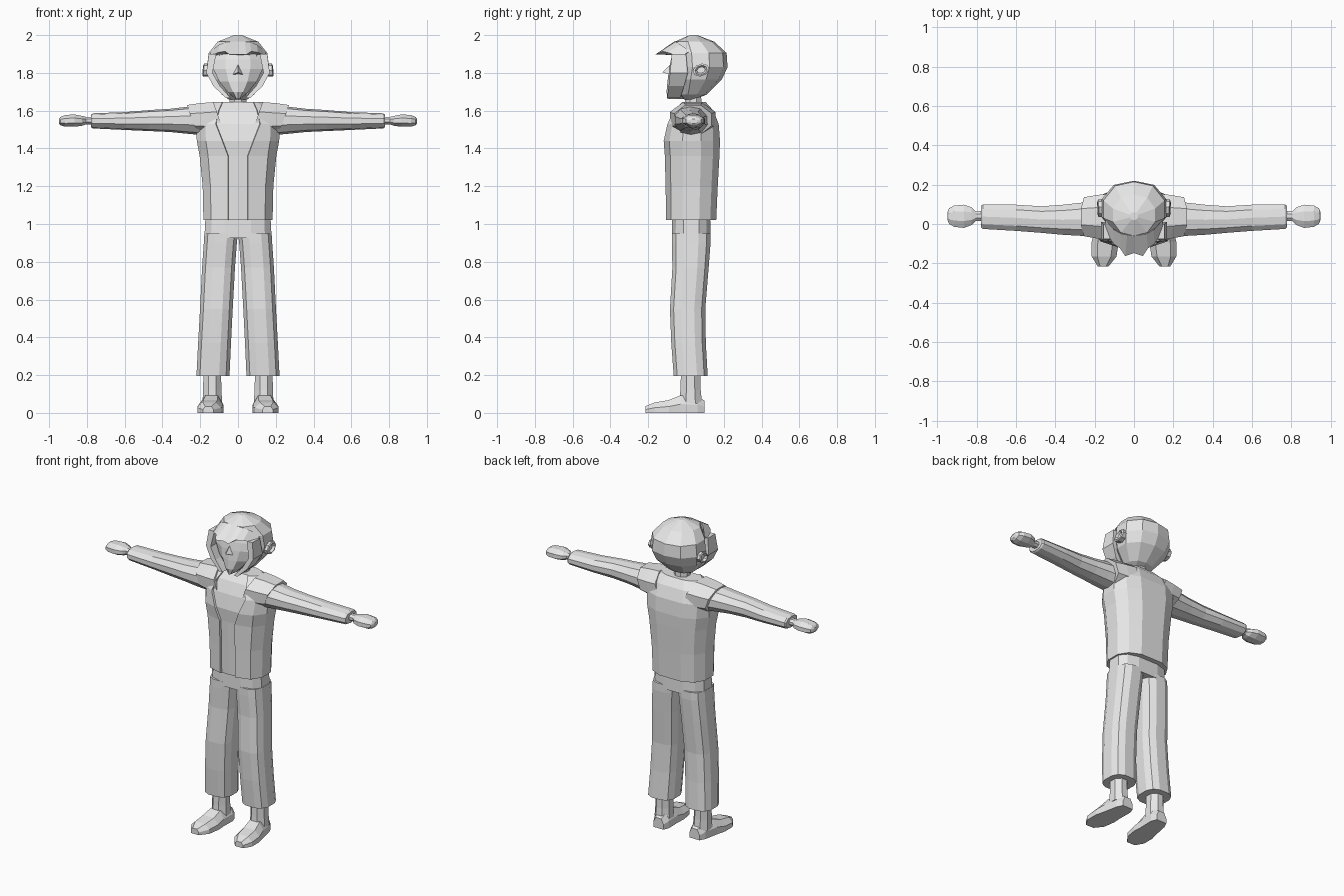
import bpy, bmesh, math
from mathutils import Vector

grey = bpy.data.materials.new("plain_grey")
grey.diffuse_color = (0.8, 0.8, 0.8, 1)


def make(name, verts, faces):
    me = bpy.data.meshes.new(name)
    me.from_pydata([tuple(v) for v in verts], [], faces)
    bm = bmesh.new()
    bm.from_mesh(me)
    bmesh.ops.remove_doubles(bm, verts=bm.verts, dist=1e-5)
    bmesh.ops.recalc_face_normals(bm, faces=bm.faces)
    bm.to_mesh(me)
    bm.free()
    me.materials.append(grey)
    ob = bpy.data.objects.new(name, me)
    bpy.context.collection.objects.link(ob)
    return ob


def loft(name, rings):
    """Skin a list of equal-length rings and cap both ends."""
    n = len(rings[0])
    verts = [v for r in rings for v in r]
    faces = [(i * n + j, i * n + (j + 1) % n, (i + 1) * n + (j + 1) % n, (i + 1) * n + j)
             for i in range(len(rings) - 1) for j in range(n)]
    faces += [tuple(range(n)), tuple(range(len(verts) - n, len(verts)))]
    return make(name, verts, faces)


def oval(n, a0, a1, b0, b1, power=1.0):
    """Points of a squarish oval inside the box a0..a1, b0..b1."""
    pts = []
    for k in range(n):
        t = 2 * math.pi * (k + 0.5) / n
        c, s = math.cos(t), math.sin(t)
        f = 1 / math.cos(math.pi / n)
        c = math.copysign(min(1, abs(c) * f) ** power, c)
        s = math.copysign(min(1, abs(s) * f) ** power, s)
        pts.append(((a0 + a1) / 2 + c * (a1 - a0) / 2, (b0 + b1) / 2 + s * (b1 - b0) / 2))
    return pts


def upright(name, rows, n=12, power=1.0, side=1):
    """rows: z, x0, x1, y0, y1"""
    return loft(name, [[(side * x, y, z) for x, y in oval(n, x0, x1, y0, y1, power)]
                       for z, x0, x1, y0, y1 in rows])


def sideways(name, rows, side, n=8, power=1.0, tilt=0.0):
    """rows: x, y0, y1, z0, z1; tilt leans the rings outward at the top"""
    return loft(name, [[(side * (x + tilt * (z - z1)), y, z) for y, z in oval(n, y0, y1, z0, z1, power)]
                       for x, y0, y1, z0, z1 in rows])


# Jacket with a recessed shirt panel down the front
# z, half width, front, back, panel half width
jacket = [(1.02, .183, -.105, .16, .05), (1.20, .187, -.108, .168, .05),
          (1.36, .203, -.112, .177, .05), (1.44, .218, -.118, .18, .08),
          (1.53, .222, -.098, .173, .115), (1.60, .20, -.065, .145, .10),
          (1.645, .13, -.02, .105, .08)]
rings = []
for z, w, f, b, p in jacket:
    d = b - f
    half = [(p, f + .012), (p + .003, f), (.78 * w, f + .1 * d), (w, f + .33 * d),
            (w, f + .66 * d), (.8 * w, b - .12 * d), (.42 * w, b)]
    ring = [(0, f + .01)] + half + [(0, b)] + [(-x, y) for x, y in reversed(half)]
    rings.append([(x, y, z) for x, y in ring])
loft("jacket", rings)

# Trouser hips
upright("hips", [(.925, -.178, .178, -.075, .13), (1.04, -.172, .172, -.073, .128)], 12, .7)

for side, tag in ((-1, "right"), (1, "left")):
    # Shoulder cap leaning over the arm
    sideways(tag + "_shoulder_cap", [(.13, -.085, .155, 1.47, 1.645),
                                     (.20, -.075, .148, 1.465, 1.64),
                                     (.27, -.062, .136, 1.475, 1.63)], side, 8, 1, .35)
    # Sleeve
    sideways(tag + "_sleeve", [(.18, -.06, .12, 1.47, 1.622), (.27, -.06, .108, 1.478, 1.62),
                               (.36, -.055, .098, 1.487, 1.61), (.47, -.045, .09, 1.492, 1.603),
                               (.60, -.035, .098, 1.498, 1.592), (.768, -.025, .1, 1.506, 1.586),
                               (.777, -.018, .093, 1.512, 1.58)], side, 10)
    # Hand and wrist
    sideways(tag + "_hand", [(.76, .015, .065, 1.527, 1.567), (.805, .015, .065, 1.527, 1.567),
                             (.825, -.005, .085, 1.52, 1.572), (.865, -.02, .098, 1.515, 1.58),
                             (.915, -.014, .094, 1.515, 1.577), (.94, .0, .08, 1.523, 1.567),
                             (.948, .02, .06, 1.532, 1.557)], side, 8)
    # Trouser leg
    upright(tag + "_trouser_leg", [(.195, .045, .22, -.065, .115), (.37, .037, .211, -.078, .105),
                                   (.55, .028, .201, -.085, .102), (.77, .016, .19, -.072, .12),
                                   (.90, .006, .181, -.075, .13), (.95, 0, .178, -.075, .13)],
            12, .75, side)
    # Ankle
    upright(tag + "_ankle", [(.05, .083, .188, -.035, .085), (.12, .088, .185, -.03, .078),
                             (.25, .09, .182, -.025, .075)], 8, 1, side)
    # Shoe, skinned from heel to toe: y, centre x, half width, height
    shoe = [(.097, .128, .036, .065), (.06, .13, .052, .09), (-.03, .14, .06, .092),
            (-.09, .146, .069, .068), (-.165, .152, .063, .055), (-.215, .157, .028, .035)]
    loft(tag + "_shoe", [[(side * (c + k * w), y, h * t) for k, t in
                          ((-1, 0), (-1, .5), (-.55, 1), (.55, 1), (1, .5), (1, 0))]
                         for y, c, w, h in shoe])
    # Ear: outer rim with a sunken middle
    ear = []
    for x, s in ((.13, 1), (.182, 1), (.186, .75), (.172, .5)):
        ear.append([])
        for k in range(8):
            t = math.pi * (k + .5) / 4
            u, v = .045 * s * math.cos(t), .033 * s * math.sin(t)
            ear[-1].append((side * (x - v * .1), .08 + u * .94 - v * .34, 1.815 + u * .34 + v * .94))
    loft(tag + "_ear", ear)
    # Side lock framing the face
    lock = [(1.90, .115, .155, -.075, .0), (1.80, .135, .168, -.085, .01),
            (1.73, .095, .13, -.092, -.01), (1.668, .04, .065, -.1, -.03)]
    upright(tag + "_side_lock", lock, 4, 1, side)

# Neck
upright("neck", [(1.57, -.06, .06, -.02, .1), (1.62, -.046, .046, -.005, .082),
                 (1.69, -.044, .044, -.005, .08)], 8)

# Rounded faceted hair
upright("hair", [(1.66, -.05, .05, -.01, .045), (1.685, -.085, .085, -.04, .11),
                 (1.765, -.148, .148, -.06, .19), (1.83, -.165, .165, -.06, .22),
                 (1.905, -.155, .155, -.065, .215), (1.965, -.108, .108, -.06, .15),
                 (2.0, -.02, .02, .02, .06)], 10)

# Face tapering to the chin
face = [(1.662, .015, -.098), (1.70, .055, -.103), (1.755, .1, -.098),
        (1.82, .13, -.09), (1.87, .13, -.08), (1.915, .12, -.065)]
loft("face", [[(-w, .03, z), (-w, f + .05, z), (-.5 * w, f + .012, z), (0, f, z),
               (.5 * w, f + .012, z), (w, f + .05, z), (w, .03, z)] for z, w, f in face])

# Nose
make("nose", [(-.026, -.088, 1.792), (.026, -.088, 1.792), (0, -.084, 1.845), (0, -.125, 1.803)],
     [(0, 1, 3), (1, 2, 3), (2, 0, 3), (0, 2, 1)])

# Fringe jutting forward over the brow: crown edge, jagged rim, underside
rim = [(0, -.148, 1.897), (.045, -.163, 1.897), (.07, -.125, 1.914), (.105, -.1, 1.908),
       (.15, -.03, 1.885)]
crown = [(0, -.06, 1.967), (.035, -.055, 1.966), (.065, -.05, 1.962), (.1, -.03, 1.95),
         (.145, .02, 1.915)]
under = [(x * .95, -.05 + x * .3, 1.895) for x, y, z in rim]


def both(row):
    return [(-x, y, z) for x, y, z in reversed(row[1:])] + row


loft("fringe", [list(r) for r in zip(both(crown), both(rim), both(under))])
